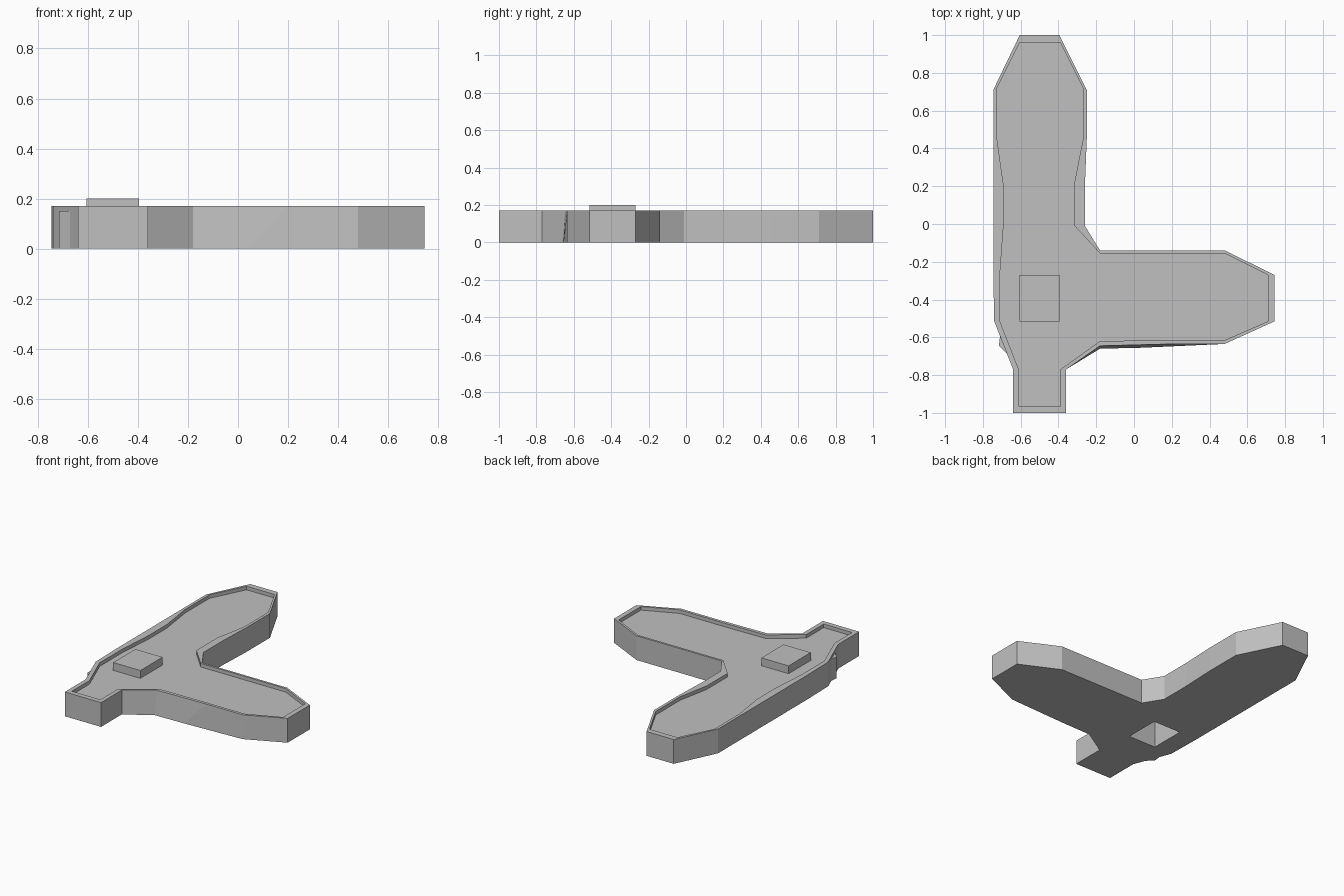
import bpy
import bmesh

default = bpy.data.objects.get("Cube")
if default:
    bpy.data.objects.remove(default, do_unlink=True)

RIM_Z, FLOOR_Z, BLOCK_Z = 0.17, 0.145, 0.2

grey = bpy.data.materials.new("plain_grey")
grey.use_nodes = True
colour = (0.53, 0.53, 0.53, 1)
grey.diffuse_color = colour
grey.node_tree.nodes["Principled BSDF"].inputs["Base Color"].default_value = colour

# Outline of the slab and of its recessed floor, point for point
outer = [(-.605, 1), (-.395, 1), (-.25, .71), (-.25, .45), (-.26, .2), (-.26, -.01),
         (-.18, -.14), (.48, -.14), (.745, -.27), (.745, -.515), (.48, -.635),
         (.2, -.635), (-.18, -.645), (-.36, -.77), (-.36, -1), (-.64, -1),
         (-.64, -.77), (-.74, -.515), (-.745, -.27), (-.745, 0), (-.745, .2),
         (-.745, .45), (-.745, .71)]
inner = [(-.605, .96), (-.39, .96), (-.27, .72), (-.27, .45), (-.315, .22), (-.315, -.01),
         (-.18, -.155), (.48, -.155), (.71, -.27), (.71, -.515), (.48, -.615),
         (.15, -.615), (-.18, -.62), (-.39, -.77), (-.39, -.965), (-.61, -.965),
         (-.61, -.77), (-.71, -.515), (-.71, -.27), (-.69, 0), (-.69, .2),
         (-.725, .45), (-.725, .72)]
square = [(-.605, -.515), (-.395, -.515), (-.395, -.27), (-.605, -.27)]


def loop(bm, points, z):
    """Closed ring of vertices at one height."""
    return [bm.verts.new((x, y, z)) for x, y in points]


def bridge(bm, a, b):
    """Quads between two rings of equal length."""
    for i in range(len(a)):
        j = (i + 1) % len(a)
        bm.faces.new((a[i], a[j], b[j], b[i]))


def fill_between(bm, a, b):
    """Flat face between an outer ring and a hole ring."""
    edges = []
    for ring in (a, b):
        for i, v in enumerate(ring):
            w = ring[(i + 1) % len(ring)]
            edges.append(bm.edges.get((v, w)) or bm.edges.new((v, w)))
    bmesh.ops.triangle_fill(bm, edges=edges, use_beauty=True)


def finish(bm, name):
    bmesh.ops.recalc_face_normals(bm, faces=bm.faces)
    mesh = bpy.data.meshes.new(name)
    bm.to_mesh(mesh)
    bm.free()
    mesh.materials.append(grey)
    ob = bpy.data.objects.new(name, mesh)
    bpy.context.collection.objects.link(ob)
    return ob


# Slab: walls, raised rim, sunken floor and a square shaft
bm = bmesh.new()
foot = list(outer)
foot[11], foot[12] = (.04, -.655), (-.18, -.66)
bottom = loop(bm, foot, 0)
rim_outer = loop(bm, outer, RIM_Z)
rim_inner = loop(bm, inner, RIM_Z)
floor = loop(bm, inner, FLOOR_Z)
shaft_low = loop(bm, square, 0)
shaft_high = loop(bm, square, FLOOR_Z)
bridge(bm, bottom, rim_outer)
bridge(bm, rim_outer, rim_inner)
bridge(bm, rim_inner, floor)
bridge(bm, shaft_low, shaft_high)
fill_between(bm, floor, shaft_high)
fill_between(bm, bottom, shaft_low)
finish(bm, "recessed_slab")

# Hollow block that caps the shaft
bm = bmesh.new()
low, high = loop(bm, square, FLOOR_Z), loop(bm, square, BLOCK_Z)
bridge(bm, low, high)
bm.faces.new(high)
finish(bm, "raised_block")

# Small bump on the side wall
bm = bmesh.new()
bump = [(-.709, -.59), (-.715, -.645), (-.67, -.69)]
low, high = loop(bm, bump, 0), loop(bm, bump, 0.15)
bridge(bm, low, high)
bm.faces.new(low)
bm.faces.new(high)
finish(bm, "side_bump")
